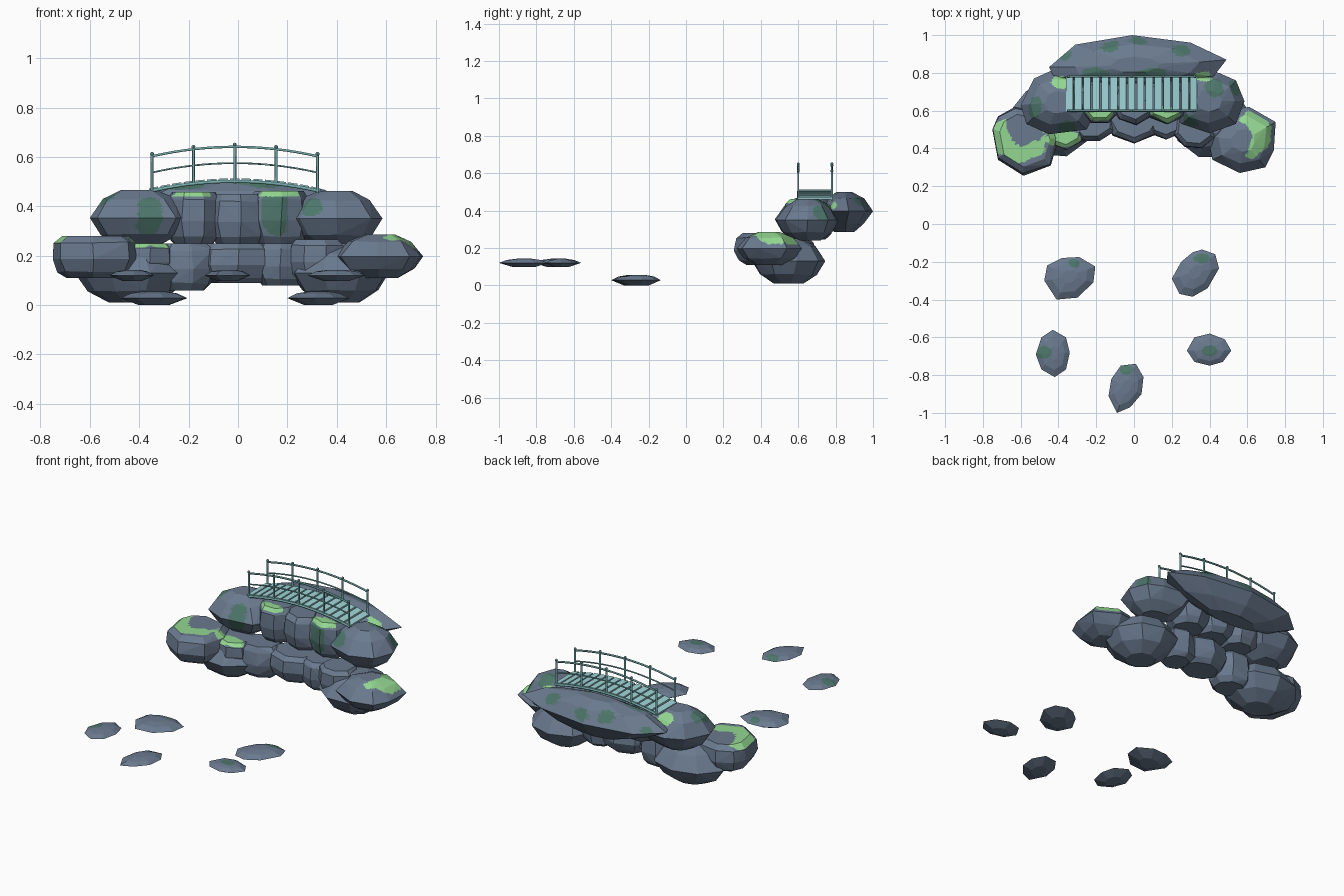
import bpy, bmesh, math, random
from mathutils import Vector, noise

if "Cube" in bpy.data.objects:
    bpy.data.objects.remove(bpy.data.objects["Cube"])

random.seed(4)


def material(name, r, g, b):
    m = bpy.data.materials.new(name)
    lin = [((c / 255 + 0.055) / 1.055) ** 2.4 for c in (r, g, b)]
    m.diffuse_color = (*lin, 1)
    m.use_nodes = True
    m.node_tree.nodes["Principled BSDF"].inputs["Base Color"].default_value = m.diffuse_color
    return m


SLATE = material("slate stone", 106, 122, 143)
MOSS = material("light moss", 147, 215, 145)
DARK = material("dark moss", 77, 118, 106)
PLANK = material("pale teal planks", 160, 214, 217)
RAIL = material("teal rails", 118, 172, 172)

# Bright moss on tops: centre x, y, lowest z, radius x, radius y
BRIGHT = [(-0.60, 0.455, 0.235, 0.14, 0.13), (-0.38, 0.45, 0.225, 0.09, 0.045),
          (0.63, 0.48, 0.22, 0.095, 0.125), (0.19, 0.57, 0.44, 0.11, 0.045),
          (-0.19, 0.57, 0.44, 0.09, 0.04), (-0.39, 0.75, 0.41, 0.045, 0.035),
          (0.37, 0.78, 0.41, 0.05, 0.025)]
# Bare stone inside the bright moss
BARE = [(-0.575, 0.525, 0.11, 0.105), (0.54, 0.45, 0.08, 0.10)]
# Dark moss: centre and radii
DARKS = [(0.14, 0.53, 0.37, 0.06, 0.08, 0.10), (-0.36, 0.50, 0.36, 0.05, 0.09, 0.09),
         (0.43, 0.72, 0.44, 0.06, 0.05, 0.05), (-0.38, 0.90, 0.43, 0.05, 0.04, 0.05),
         (-0.12, 0.93, 0.44, 0.05, 0.04, 0.05), (0.10, 0.80, 0.49, 0.09, 0.03, 0.04),
         (-0.20, 0.80, 0.48, 0.08, 0.03, 0.04), (0.25, 0.92, 0.45, 0.05, 0.03, 0.05),
         (-0.52, 0.62, 0.42, 0.04, 0.06, 0.05), (0.30, 0.54, 0.40, 0.04, 0.05, 0.05),
         (0.53, 0.72, 0.38, 0.04, 0.05, 0.05), (0.02, 0.96, 0.43, 0.04, 0.04, 0.04),
         (-0.48, -0.68, 0.13, 0.045, 0.035, 0.03), (0.40, -0.67, 0.13, 0.045, 0.03, 0.03),
         (-0.04, -0.77, 0.13, 0.035, 0.03, 0.03), (-0.32, -0.21, 0.04, 0.03, 0.025, 0.03),
         (0.36, -0.18, 0.04, 0.045, 0.03, 0.03)]


def rock_material(p, n):
    """0 stone, 1 light moss, 2 dark moss, with ragged borders."""
    wob = 0.35 * noise.noise(p * 14) + 0.15 * noise.noise(p * 40)

    def inside(x, y, rx, ry):
        return ((p.x - x) / rx) ** 2 + ((p.y - y) / ry) ** 2 < 1 + wob

    if n.z > 0.5 and not (p.z < 0.3 and any(inside(*b) for b in BARE)):
        for x, y, z, rx, ry in BRIGHT:
            if z < p.z < z + 0.09 and inside(x, y, rx, ry):
                return 1
    for x, y, z, rx, ry, rz in DARKS:
        d = ((p.x - x) / rx) ** 2 + ((p.y - y) / ry) ** 2 + ((p.z - z) / rz) ** 2
        if d < 1 + wob * 1.6 and n.z > -0.5:
            return 2
    return 0


def oval(cx, cy, rx, ry, n=8, jitter=0.08):
    """Slightly uneven plan outline."""
    ph = random.uniform(0, math.pi / n)
    pts = []
    for i in range(n):
        a = ph + 2 * math.pi * i / n
        r = 1 + random.uniform(-jitter, jitter)
        pts.append((cx + rx * r * math.cos(a), cy + ry * r * math.sin(a)))
    return pts


# Side profiles: height fraction, outline scale
ROUND = [(0, 0.40), (0.2, 0.76), (0.5, 1), (0.84, 0.72), (1, 0.34)]
BLOCK = [(0, 0.66), (0.15, 0.87), (0.45, 1), (0.85, 0.95), (1, 0.76)]
DISC = [(0, 0.45), (0.5, 1), (0.85, 0.70), (1, 0.30)]
LONG = [(0, 0.36), (0.2, 0.70), (0.52, 1), (0.84, 0.70), (1, 0.28)]


def rock(name, outline, z0, z1, profile=ROUND, cuts=7, jitter=0.006):
    """Convex boulder from a plan outline scaled up a profile."""
    bm = bmesh.new()
    cx = sum(p[0] for p in outline) / len(outline)
    cy = sum(p[1] for p in outline) / len(outline)
    for t, s in profile:
        for x, y in outline:
            j = 0 if s == 1 or t in (0, 1) else random.uniform(-jitter, jitter)
            bm.verts.new((cx + (x - cx) * s + j, cy + (y - cy) * s - j,
                          z0 + (z1 - z0) * t + j * 0.6))
    res = bmesh.ops.convex_hull(bm, input=bm.verts[:])
    junk = {g for g in res["geom_interior"] + res["geom_unused"]
            if isinstance(g, bmesh.types.BMVert)}
    bmesh.ops.delete(bm, geom=list(junk), context='VERTS')
    bmesh.ops.triangulate(bm, faces=bm.faces[:])
    bmesh.ops.subdivide_edges(bm, edges=bm.edges[:], cuts=cuts, use_grid_fill=True)
    bmesh.ops.recalc_face_normals(bm, faces=bm.faces[:])
    for f in bm.faces:
        f.material_index = rock_material(f.calc_center_median(), f.normal)
    add(name, bm, (SLATE, MOSS, DARK))


def add(name, bm, mats):
    me = bpy.data.meshes.new(name)
    bm.to_mesh(me)
    bm.free()
    for m in mats:
        me.materials.append(m)
    ob = bpy.data.objects.new(name, me)
    bpy.context.collection.objects.link(ob)
    return ob


# Stepping stones
steps = [([(-.475, -.30), (-.46, -.22), (-.38, -.18), (-.29, -.175), (-.205, -.225),
           (-.215, -.31), (-.30, -.39), (-.41, -.40)], 0),
         ([(.20, -.29), (.25, -.20), (.31, -.15), (.36, -.135), (.43, -.16), (.45, -.235),
           (.39, -.34), (.31, -.385), (.24, -.37)], 0),
         ([(-.52, -.69), (-.49, -.60), (-.43, -.56), (-.36, -.60), (-.34, -.68),
           (-.36, -.77), (-.42, -.81), (-.49, -.77)], .098),
         ([(.28, -.67), (.32, -.60), (.40, -.58), (.48, -.61), (.515, -.67),
           (.47, -.73), (.40, -.75), (.32, -.73)], .098),
         ([(-.135, -.91), (-.12, -.82), (-.07, -.75), (.01, -.74), (.05, -.81),
           (.04, -.90), (-.02, -.97), (-.09, -1.0)], .098)]
for i, (pts, z) in enumerate(steps):
    rock(f"stepping_stone_{i + 1}", pts, z, z + (.056 if z == 0 else .045), DISC, 6, 0)

# Bottom boulders
rock("bottom_boulder_left", oval(-.43, .55, .23, .20, 9, .04), .01, .25)
rock("bottom_boulder_right", oval(.41, .55, .21, .20, 9, .04), .01, .25)

# Front corner boulders
rock("corner_boulder_left", [(-.75, .50), (-.72, .34), (-.585, .255), (-.44, .31), (-.40, .45),
                             (-.45, .58), (-.63, .62), (-.72, .57)], .11, .28, BLOCK, 10)
rock("corner_boulder_right", [(.75, .54), (.74, .39), (.695, .30), (.56, .27), (.415, .34),
                              (.39, .47), (.48, .60), (.61, .62)], .11, .285, ROUND, 10)

# Lower row
for i, (x, y, rx, ry, z0, z1) in enumerate([
        (-.37, .51, .12, .115, .11, .25), (-.22, .55, .13, .12, .06, .25),
        (0, .56, .16, .13, .09, .25), (.17, .56, .11, .115, .08, .25),
        (.32, .51, .12, .115, .10, .265)]):
    rock(f"lower_rock_{i + 1}", oval(x, y, rx, ry, 8, .04), z0, z1, BLOCK)

# Upper row
rock("upper_boulder_left", [(-.60, .63), (-.53, .77), (-.42, .82), (-.25, .80), (-.19, .62),
                            (-.25, .50), (-.45, .475), (-.57, .53)], .24, .467)
rock("upper_boulder_right", [(.585, .65), (.54, .76), (.45, .80), (.28, .82), (.18, .65),
                             (.25, .53), (.40, .48), (.54, .53)], .24, .462)
for i, (x, rx, z1) in enumerate([(-.18, .12, .458), (0, .13, .45), (.17, .13, .462)]):
    rock(f"upper_rock_{i + 1}", oval(x, .655, rx, .13, 8, .04), .245, z1, BLOCK)

# Long back boulder
rock("back_boulder", [(-.45, .83), (-.31, .95), (-.01, 1.0), (.30, .96), (.49, .87),
                      (.42, .78), (.20, .71), (-.20, .71), (-.42, .77)], .285, .50, LONG)

# Bridge
X0, HALF = -.013, .335


def arch(x, ends, rise):
    return ends + rise * (1 - ((x - X0) / HALF) ** 2)


def box(name, loc, dims, mat, tilt=0):
    bm = bmesh.new()
    bmesh.ops.create_cube(bm, size=1)
    for v in bm.verts:
        v.co = Vector((v.co.x * dims[0], v.co.y * dims[1], v.co.z * dims[2]))
    ob = add(name, bm, (mat,))
    ob.location = loc
    ob.rotation_euler.y = tilt


def tube(name, pts, r, mat):
    cu = bpy.data.curves.new(name, 'CURVE')
    cu.dimensions = '3D'
    cu.bevel_depth, cu.bevel_resolution, cu.use_fill_caps = r, 1, True
    sp = cu.splines.new('POLY')
    sp.points.add(len(pts) - 1)
    for p, co in zip(sp.points, pts):
        p.co = (*co, 1)
    cu.materials.append(mat)
    bpy.context.collection.objects.link(bpy.data.objects.new(name, cu))


for i in range(15):
    x = X0 + HALF * (i - 7) / 7.15
    slope = -2 * .038 * (x - X0) / HALF ** 2
    box(f"plank_{i + 1}", (x, .69, arch(x, .469, .038)), (.038, .182, .012), PLANK,
        -math.atan(slope))

xs = [X0 + HALF * (i - 8) / 8 for i in range(17)]
for side, y in (("front", .60), ("back", .78)):
    tube(f"{side}_beam", [(x, y, arch(x, .463, .038)) for x in xs], .007, RAIL)
    tube(f"{side}_middle_rail", [(x, y, arch(x, .537, .038)) for x in xs], .004, RAIL)
    tube(f"{side}_top_rail", [(x, y, arch(x, .603, .038)) for x in xs], .0055, RAIL)
    for i in range(5):
        x = X0 + HALF * (i - 2) / 2
        top = arch(x, .612, .038)
        tube(f"{side}_post_{i + 1}", [(x, y, arch(x, .455, .038)), (x, y, top)], .006, RAIL)
        bm = bmesh.new()
        bmesh.ops.create_uvsphere(bm, u_segments=8, v_segments=6, radius=.008)
        add(f"{side}_post_cap_{i + 1}", bm, (RAIL,)).location = (x, y, top)
